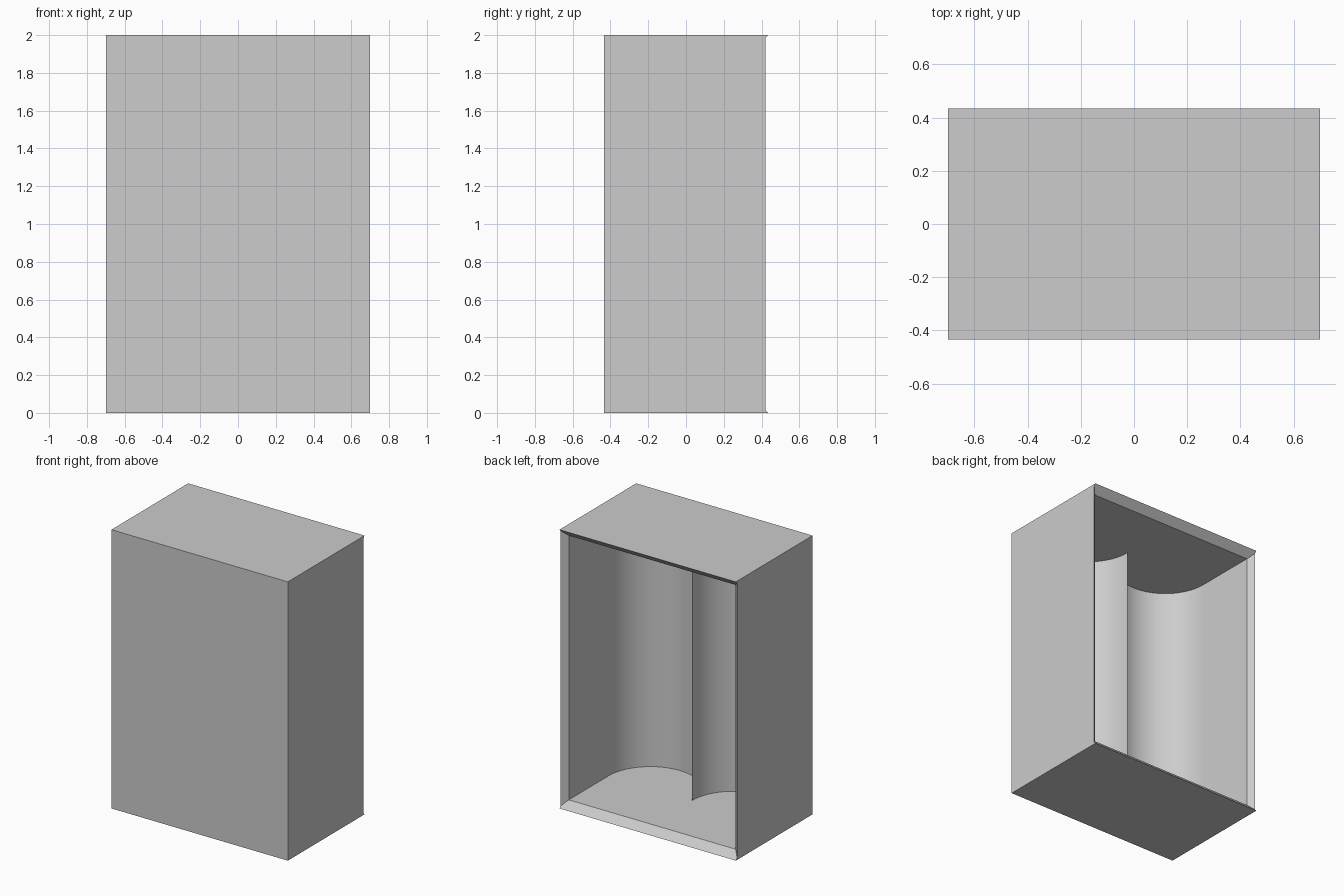
import bpy, bmesh, math

if "Cube" in bpy.data.objects:
    bpy.data.objects.remove(bpy.data.objects["Cube"], do_unlink=True)

# Main dimensions
W, D, H = 0.70, 0.435, 2.0           # half width, half depth, height
WALL, LIP = 0.038, 0.052             # side wall, floor and ceiling thickness
IN_X = W - WALL                      # half width of the cavity
MOUTH_Y = D - LIP                    # where the splayed mouth meets the cavity
SIDE_Y = MOUTH_Y + WALL              # back edge of the side walls
R, TROUGH_Y, SEGMENTS = IN_X / 2, -0.07, 32

# Plain grey material
grey = bpy.data.materials.new("light_grey")
grey.use_nodes = True
colour = (0.604, 0.604, 0.604, 1)
grey.diffuse_color = colour
grey.node_tree.nodes["Principled BSDF"].inputs["Base Color"].default_value = colour

bm = bmesh.new()


def face(*points):
    return bm.faces.new([bm.verts.new(p) for p in points])


def level(z, top):
    """Height z above the floor, or the same distance below the top."""
    return H - z if top else z


# Front panel
face((-W, -D, 0), (W, -D, 0), (W, -D, H), (-W, -D, H))

# Top and bottom panels with their 45 degree mouth bevels
for top in (False, True):
    z0, z1, z2 = level(0, top), level(LIP - WALL, top), level(LIP, top)
    face((-W, -D, z0), (W, -D, z0), (W, D, z0), (-W, D, z0))
    face((-W, D, z0), (W, D, z0), (W, SIDE_Y, z1), (IN_X, MOUTH_Y, z2),
         (-IN_X, MOUTH_Y, z2), (-W, SIDE_Y, z1))

# Side panels with their mouth bevels
for s in (-1, 1):
    z1 = LIP - WALL
    face((s * W, -D, 0), (s * W, D, 0), (s * W, SIDE_Y, z1),
         (s * W, SIDE_Y, H - z1), (s * W, D, H), (s * W, -D, H))
    face((s * W, SIDE_Y, z1), (s * W, SIDE_Y, H - z1),
         (s * IN_X, MOUTH_Y, H - LIP), (s * IN_X, MOUTH_Y, LIP))

# Cavity outline: straight sides and two half-round troughs meeting at a ridge
outline = [(-IN_X, MOUTH_Y)]
for s in (-1, 1):
    for i in range(SEGMENTS + 1):
        if s == 1 and i == 0:
            continue
        a = math.pi * (1 + i / SEGMENTS)
        outline.append((s * R + R * math.cos(a), TROUGH_Y + R * math.sin(a)))
outline.append((IN_X, MOUTH_Y))

# Cavity walls, floor and ceiling
for (xa, ya), (xb, yb) in zip(outline, outline[1:]):
    face((xa, ya, LIP), (xb, yb, LIP), (xb, yb, H - LIP), (xa, ya, H - LIP))
for top in (False, True):
    face(*[(x, y, level(LIP, top)) for x, y in outline])

# Weld the shell and face it outward
bmesh.ops.remove_doubles(bm, verts=bm.verts[:], dist=1e-5)
bmesh.ops.recalc_face_normals(bm, faces=bm.faces[:])
mesh = bpy.data.meshes.new("open_case")
bm.to_mesh(mesh)
bm.free()
mesh.materials.append(grey)
case = bpy.data.objects.new("open_case", mesh)
bpy.context.collection.objects.link(case)

# Smooth troughs, sharp edges elsewhere
bpy.ops.object.select_all(action="DESELECT")
case.select_set(True)
bpy.context.view_layer.objects.active = case
bpy.ops.object.shade_smooth_by_angle(angle=math.radians(30))
